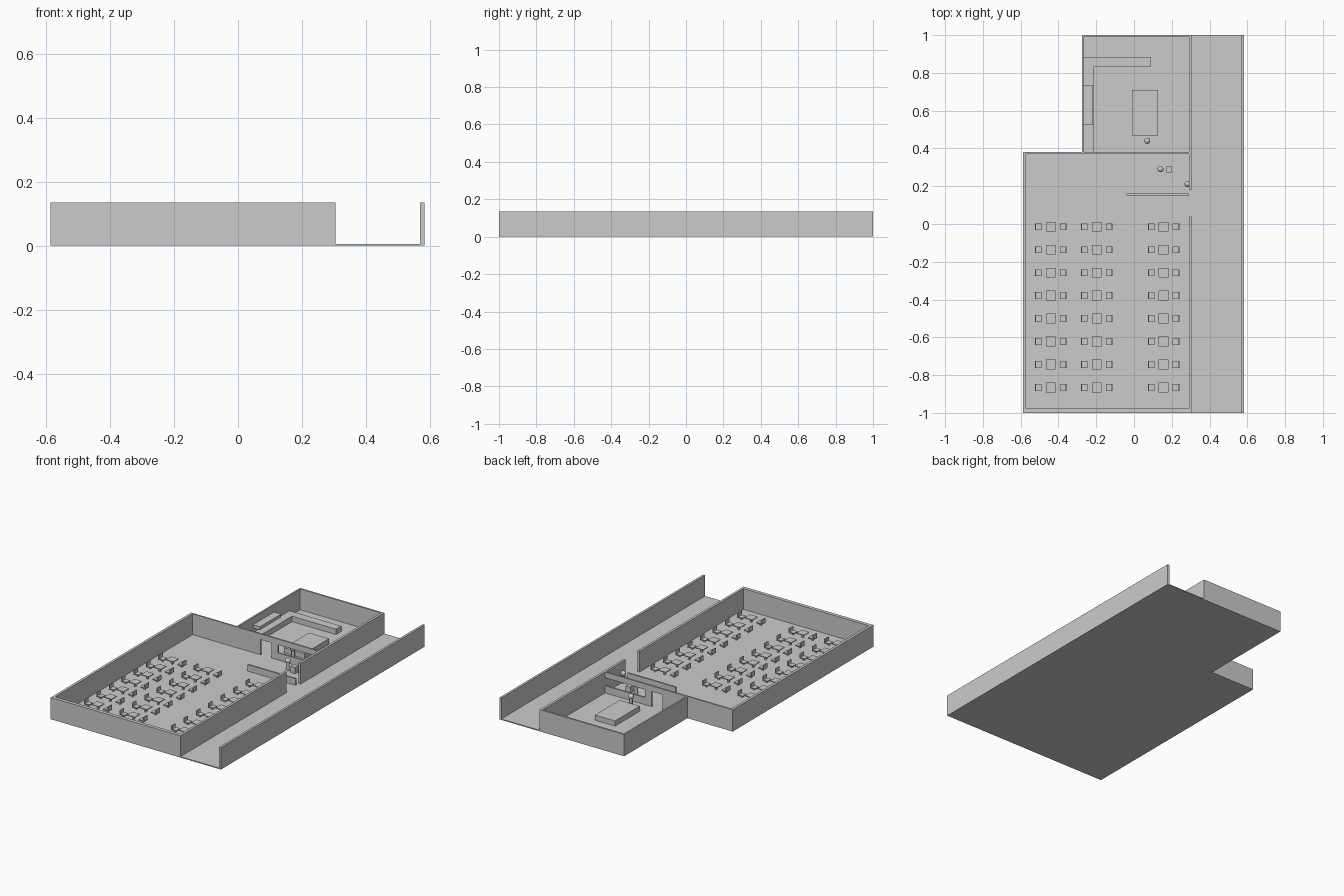
import bpy

cube = bpy.data.objects.get("Cube")
if cube:
    bpy.data.objects.remove(cube, do_unlink=True)

grey = bpy.data.materials.new("plain_grey")
grey.use_nodes = True
colour = (0.6, 0.6, 0.6, 1)
grey.diffuse_color = colour
grey.node_tree.nodes["Principled BSDF"].inputs["Base Color"].default_value = colour

FLOOR = 0.006
TOP = 0.135


def box(name, x0, x1, y0, y1, z0=FLOOR, z1=TOP):
    bpy.ops.mesh.primitive_cube_add(size=1, location=((x0 + x1) / 2, (y0 + y1) / 2, (z0 + z1) / 2))
    ob = bpy.context.object
    ob.name = name
    ob.scale = (x1 - x0, y1 - y0, z1 - z0)
    bpy.ops.object.transform_apply(location=False, rotation=False, scale=True)
    ob.data.materials.append(grey)
    return ob


def block(name, x, y, w, d, z0, z1):
    return box(name, x - w / 2, x + w / 2, y - d / 2, y + d / 2, z0, z1)


def finish_round(name):
    ob = bpy.context.object
    ob.name = name
    ob.data.materials.append(grey)
    bpy.ops.object.shade_smooth_by_angle()


# Floors
box("dining_floor", -0.587, 0.305, -1, 0.38, 0, FLOOR)
box("kitchen_floor", -0.275, 0.305, 0.38, 1, 0, FLOOR)
box("corridor_floor", 0.305, 0.583, -1, 1, 0, FLOOR)

# Outer walls, with an entrance gap onto the corridor
box("dining_front_wall", -0.587, 0.305, -1, -0.978, 0)
box("dining_side_wall", -0.587, -0.571, -0.978, 0.38, 0)
box("dining_back_wall", -0.571, -0.275, 0.37, 0.38, 0)
box("corridor_side_wall_front", 0.29, 0.305, -0.978, 0.04, 0)
box("corridor_side_wall_back", 0.29, 0.305, 0.18, 1, 0)
box("kitchen_side_wall", -0.275, -0.265, 0.37, 1, 0)
box("kitchen_back_wall", -0.265, 0.29, 0.989, 1, 0)
box("corridor_outer_wall", 0.569, 0.583, -1, 1, 0)

# Partition with a doorway and a serving hatch
box("partition_wall", -0.265, -0.104, 0.37, 0.38)
box("partition_pier", -0.03, 0.015, 0.37, 0.38)
box("partition_lintel", -0.104, 0.29, 0.37, 0.38, 0.1, TOP)
box("hatch_sill", 0.015, 0.29, 0.37, 0.38, FLOOR, 0.05)
box("low_screen_wall", -0.04, 0.29, 0.15, 0.161, FLOOR, 0.046)

# Kitchen furniture
box("back_counter", -0.265, 0.09, 0.833, 0.885, FLOOR, 0.04)
box("side_counter", -0.265, -0.212, 0.38, 0.833, FLOOR, 0.04)
box("wall_shelf", -0.265, -0.217, 0.525, 0.733, 0.07, 0.09)
box("kitchen_island", -0.01, 0.128, 0.468, 0.71, FLOOR, 0.038)

# Standing figures and a reception stand
for i, (x, y) in enumerate([(0.07, 0.44), (0.14, 0.29), (0.282, 0.212)]):
    bpy.ops.mesh.primitive_cylinder_add(vertices=20, radius=0.01, depth=0.055, location=(x, y, 0.0335))
    finish_round(f"figure_body_{i}")
    bpy.ops.mesh.primitive_uv_sphere_add(segments=20, ring_count=12, radius=0.016, location=(x, y, 0.066))
    finish_round(f"figure_head_{i}")
block("reception_stand", 0.185, 0.289, 0.032, 0.032, FLOOR, 0.045)

# Master dining pieces, copied as linked meshes
table_parts = [block("table_top", 0, 0, 0.052, 0.052, 0.031, 0.036),
               block("table_leg", 0, 0, 0.01, 0.01, 0, 0.031)]
chair_parts = [block("chair_seat", 0, 0, 0.036, 0.036, 0.019, 0.024),
               block("chair_leg", 0, 0, 0.01, 0.01, FLOOR, 0.019),
               block("chair_back", 0, 0, 0.006, 0.036, 0.019, 0.046)]


def copy(part, x, y):
    ob = bpy.data.objects.new(part.name.split(".")[0], part.data)
    ob.location = (x, y, part.location.z)
    bpy.context.collection.objects.link(ob)


for row in range(8):
    y = -0.015 - row * 0.1214
    for x in (-0.441, -0.197, 0.157):
        for part in table_parts:
            copy(part, x, y)
        for side in (-1, 1):
            seat_x = x + side * 0.066
            copy(chair_parts[0], seat_x, y)
            copy(chair_parts[1], seat_x, y)
            copy(chair_parts[2], seat_x + side * 0.015, y)

for part in table_parts + chair_parts:
    bpy.data.objects.remove(part, do_unlink=True)
